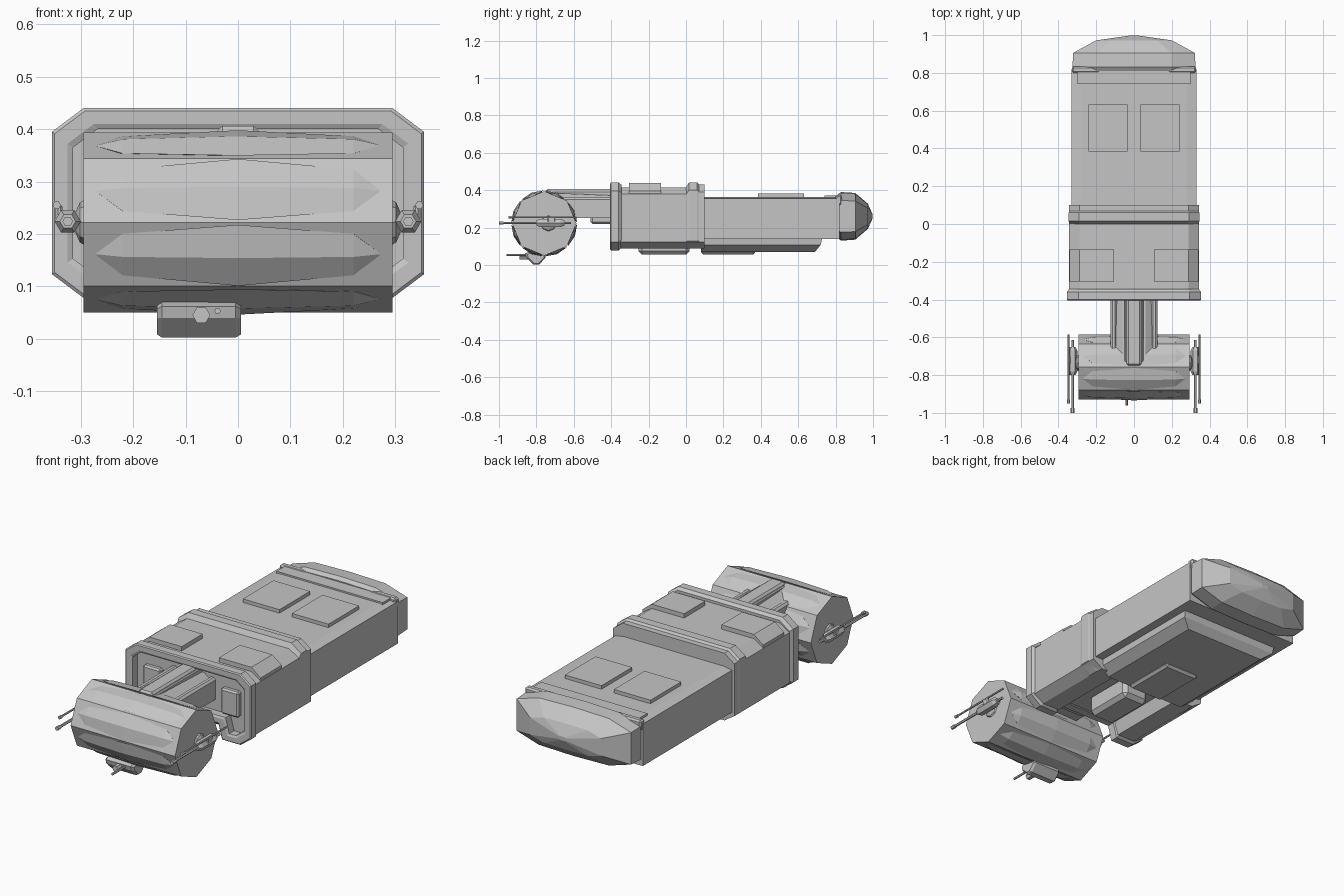
import bpy, bmesh, math
from mathutils import Vector

cube = bpy.data.objects.get("Cube")
if cube:
    bpy.data.objects.remove(cube, do_unlink=True)

hull = bpy.data.materials.new("hull grey")
hull.use_nodes = True
GREY = (0.56, 0.56, 0.56, 1)
hull.diffuse_color = GREY
hull.node_tree.nodes["Principled BSDF"].inputs["Base Color"].default_value = GREY


def finish(name, bm):
    bmesh.ops.recalc_face_normals(bm, faces=bm.faces)
    mesh = bpy.data.meshes.new(name)
    bm.to_mesh(mesh)
    bm.free()
    mesh.materials.append(hull)
    ob = bpy.data.objects.new(name, mesh)
    bpy.context.collection.objects.link(ob)
    return ob


def loft(name, rings):
    """Skin equal-length rings of points and cap both ends."""
    bm = bmesh.new()
    loops = [[bm.verts.new(p) for p in ring] for ring in rings]
    n = len(loops[0])
    for a, b in zip(loops, loops[1:]):
        for i in range(n):
            j = (i + 1) % n
            bm.faces.new((a[i], a[j], b[j], b[i]))
    bm.faces.new(loops[0])
    bm.faces.new(loops[-1])
    return finish(name, bm)


def box(name, x, y, z, bevel=0.0):
    bm = bmesh.new()
    bmesh.ops.create_cube(bm, size=1)
    for v in bm.verts:
        v.co = Vector(s[0] + (c + 0.5) * (s[1] - s[0]) for c, s in zip(v.co, (x, y, z)))
    if bevel:
        bmesh.ops.bevel(bm, geom=bm.edges[:], offset=bevel, segments=1, affect='EDGES')
    return finish(name, bm)


def arch_ring(y, hx, z0, z1, cx, cz, inset=0.0):
    """Chamfered hull section with a channel along the underside."""
    half = [(0.17 + inset, 0.155 + inset), (0.19 + inset, z0), (hx - cx, z0), (hx, z0 + cz),
            (hx, z1 - cz), (hx - cx, z1)]
    return [(x, y, z) for x, z in half] + [(-x, y, z) for x, z in reversed(half)]


def rod(name, x, z, y0, y1, r, sides=6, taper=1.0):
    def ring(y, rad):
        return [(x + rad * math.cos(math.tau * i / sides), y,
                 z + rad * math.sin(math.tau * i / sides)) for i in range(sides)]
    d = min(0.02, (y1 - y0) / 3)
    return loft(name, [ring(y0, r * taper), ring(y0 + d, r), ring(y1 - d, r), ring(y1, r * taper)])


# --- Middle hull: recessed front collar, main block and rear rib
def collar(y, inset):
    return arch_ring(y, 0.355 - inset, 0.078 + inset, 0.44 - inset,
                     0.06 - inset / 3, 0.045 - inset / 4, inset)


loft("front_collar", [collar(-0.36, 0.04), collar(-0.40, 0.04), collar(-0.405, 0.03),
                      collar(-0.405, 0.005), collar(-0.40, 0), collar(-0.36, 0), collar(-0.345, 0.012)])
loft("middle_hull", [arch_ring(y, 0.343, 0.088, 0.415, 0.055, 0.035) for y in (-0.35, 0.1)])
loft("rear_rib", [arch_ring(y, hx, 0.087, z, 0.055, 0.04)
                  for y, hx, z in ((0, 0.343, 0.415), (0.015, 0.346, 0.44),
                                   (0.06, 0.346, 0.44), (0.07, 0.343, 0.43), (0.1, 0.343, 0.43))])
box("belly_pod", (-0.075, 0.075), (-0.255, 0.02), (0.055, 0.17), 0.02)

# --- Rear hull with sloped top edges and a stepped belly
loft("rear_hull", [[(0.33, y, 0.14), (0.33, y, 0.355), (0.28, y, 0.363), (-0.28, y, 0.363),
                    (-0.33, y, 0.355), (-0.33, y, 0.14)] for y in (0.09, 0.82)])
loft("belly_step", [[(sx * hx, y, z) for sx, y in ((1, 0.08), (1, ye), (-1, ye), (-1, 0.08))]
                    for hx, ye, z in ((0.285, 0.73, 0.15), (0.28, 0.72, 0.108), (0.23, 0.69, 0.07))])
box("belly_hatch", (-0.1, 0.1), (0.08, 0.37), (0.055, 0.09), 0.012)
box("tail_deck", (-0.3, 0.3), (0.74, 0.815), (0.34, 0.371))

# --- Faceted engine dome
def dome_ring(y, w, h):
    half = [(0.325, 0.085), (0.2, 0.125), (0, 0.13), (-0.2, 0.125), (-0.325, 0.085)]
    pts = half + [(-x, -z) for x, z in half]
    return [(x * w, y, 0.26 + z * h) for x, z in pts]


loft("engine_dome", [dome_ring(0.81, 0.97, 0.9), dome_ring(0.83, 1, 1), dome_ring(0.905, 0.995, 0.96),
                     dome_ring(0.972, 0.62, 0.52), dome_ring(0.998, 0.06, 0.08)])

# --- Mirrored hull details
for side, s in (("left", 1), ("right", -1)):
    def span(a, b):
        return tuple(sorted((s * a, s * b)))
    # Hatch folded over the hull shoulder
    hatch = [(0.105, 0.37), (0.105, 0.437), (0.289, 0.437), (0.341, 0.396), (0.341, 0.37)]
    loft(side + "_middle_hatch", [[(s * x, y, z) for x, z in hatch] for y in (-0.305, -0.135)])
    box(side + "_rear_hatch", span(0.035, 0.242), (0.385, 0.632), (0.35, 0.381))
    box(side + "_tail_block", span(0.18, 0.328), (0.80, 0.835), (0.32, 0.374), 0.008)
    box(side + "_front_panel", span(0.17, 0.27), (-0.385, -0.35), (0.2, 0.33), 0.008)

    # Side gun: hub, hexagonal body and two barrels
    hub = [(x, r) for x, r in ((0.29, 0.045), (0.302, 0.038), (0.31, 0.02))]
    loft(side + "_gun_hub", [[(s * x, -0.735 + r * math.cos(math.tau * i / 8),
                               0.222 + r * math.sin(math.tau * i / 8)) for i in range(8)]
                             for x, r in hub])
    rod(side + "_gun_body", s * 0.325, 0.224, -0.80, -0.65, 0.025, taper=0.6)
    rod(side + "_gun_barrel", s * 0.325, 0.224, -0.99, -0.615, 0.007)
    rod(side + "_gun_muzzle", s * 0.325, 0.224, -1.0, -0.975, 0.01)
    rod(side + "_upper_barrel", s * 0.346, 0.255, -0.945, -0.585, 0.005)
    rod(side + "_upper_muzzle", s * 0.346, 0.255, -0.95, -0.93, 0.008)
    box(side + "_gun_bracket", span(0.335, 0.348), (-0.74, -0.70), (0.225, 0.256), 0.004)

    # Neck rails beside the central beam
    box(side + "_neck_rail", span(0.03, 0.05), (-0.73, -0.35), (0.34, 0.395), 0.005)
    box(side + "_neck_side", span(0.09, 0.125), (-0.70, -0.35), (0.25, 0.36), 0.01)

# --- Neck
def neck_ring(y, top):
    return [(0.125, y, 0.25), (0.125, y, top - 0.045), (0.06, y, top), (-0.06, y, top),
            (-0.125, y, top - 0.045), (-0.125, y, 0.25)]


loft("neck", [neck_ring(-0.72, 0.385), neck_ring(-0.35, 0.37)])
box("neck_beam", (-0.04, 0.04), (-0.75, -0.35), (0.3, 0.406), 0.01)
box("neck_joint", (-0.09, 0.09), (-0.51, -0.35), (0.22, 0.27), 0.01)

# --- Octagonal head drum
HY, HZ, HR = -0.758, 0.222, 0.172


def drum_point(x, deg, r):
    a = math.radians(deg)
    return (x, HY + r * math.cos(a), HZ + r * math.sin(a))


loft("head_drum", [[drum_point(x, 45 * k, HR) for k in range(8)] for x in (-0.295, 0.295)])

# Ridged armour on each drum face, tapering to points at the ends
for k in range(8):
    mid = 45 * k + 22.5
    stations = ((0.27, 1, 0.159, 0.159), (0.22, 15, 0.166, 0.172), (0, 21, 0.176, 0.178),
                (-0.22, 15, 0.166, 0.172), (-0.27, 1, 0.159, 0.159))
    loft("head_armour_%d" % (k + 1), [
        [drum_point(x, mid - half, edge), drum_point(x, mid, ridge),
         drum_point(x, mid + half, edge), drum_point(x, mid, 0.14)]
        for x, half, edge, ridge in stations])

# --- Chin turret under the head
def chin_ring(x, k):
    outline = [(-0.86, 0.062), (-0.855, 0.04), (-0.815, 0.002), (-0.785, 0.002),
               (-0.75, 0.04), (-0.75, 0.07), (-0.84, 0.07)]
    return [(x, -0.8 + (y + 0.8) * k, 0.035 + (z - 0.035) * k) for y, z in outline]


loft("chin_turret", [chin_ring(-0.155, 0.8), chin_ring(-0.145, 1),
                     chin_ring(-0.005, 1), chin_ring(0.006, 0.8)])
rod("chin_cannon", -0.07, 0.045, -0.89, -0.83, 0.017)
rod("chin_barrel", -0.039, 0.053, -0.96, -0.83, 0.006)
